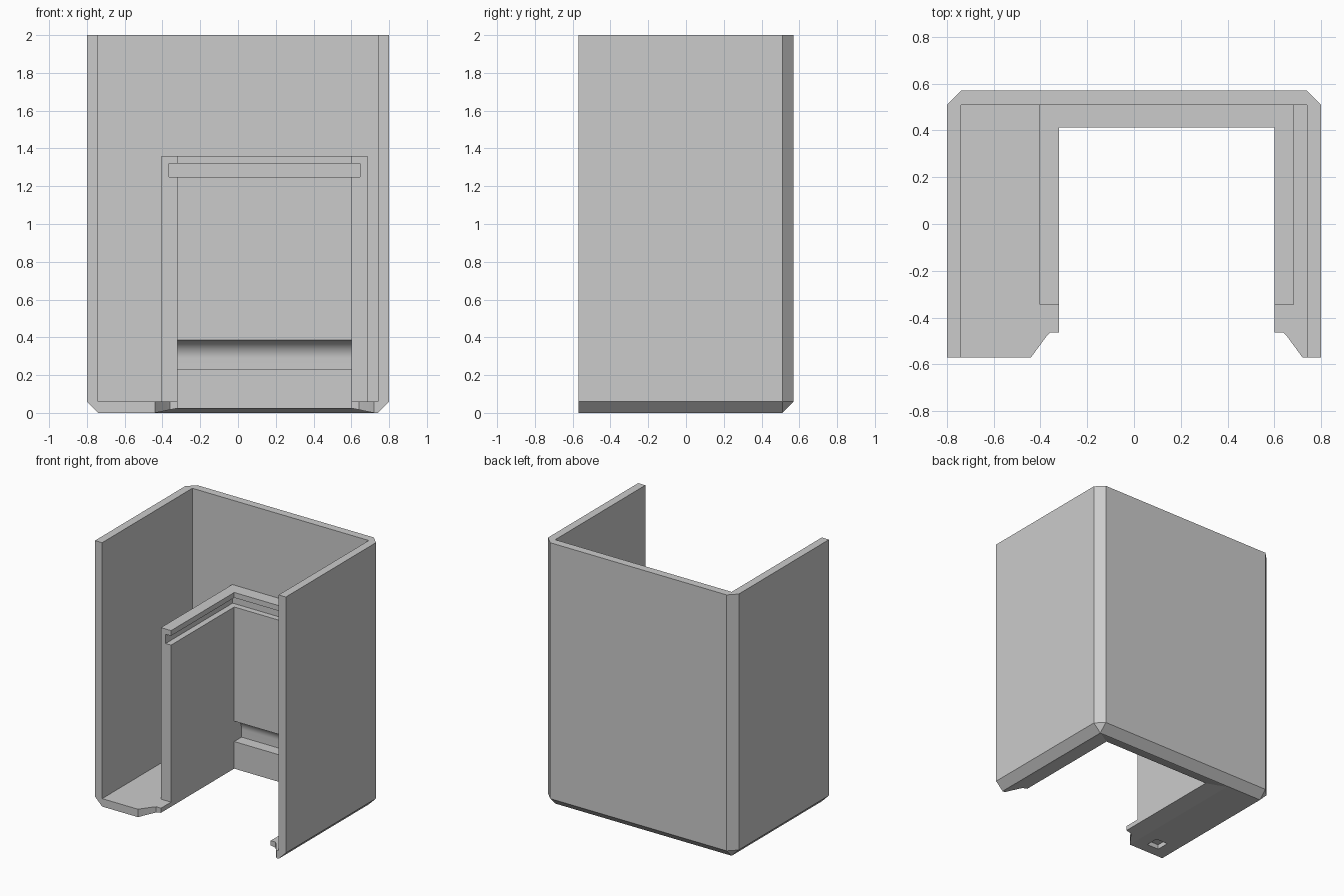
import bpy
import bmesh
from math import cos, sin, pi

if "Cube" in bpy.data.objects:
    bpy.data.objects.remove(bpy.data.objects["Cube"], do_unlink=True)

grey = bpy.data.materials.new("light_grey")
grey.use_nodes = True
grey.diffuse_color = (0.6, 0.6, 0.6, 1)
grey.node_tree.nodes["Principled BSDF"].inputs["Base Color"].default_value = (0.6, 0.6, 0.6, 1)


def finish(name, bm):
    bmesh.ops.recalc_face_normals(bm, faces=bm.faces)
    mesh = bpy.data.meshes.new(name)
    bm.to_mesh(mesh)
    bm.free()
    mesh.materials.append(grey)
    obj = bpy.data.objects.new(name, mesh)
    bpy.context.scene.collection.objects.link(obj)
    return obj


def loft(name, ring_a, ring_b):
    """Solid between two matching rings of points."""
    bm = bmesh.new()
    a = [bm.verts.new(p) for p in ring_a]
    b = [bm.verts.new(p) for p in ring_b]
    bm.faces.new(a)
    bm.faces.new(b)
    n = len(a)
    for i in range(n):
        j = (i + 1) % n
        bm.faces.new((a[i], a[j], b[j], b[i]))
    return finish(name, bm)


def rect(x0, x1, y0, y1, z):
    return [(x0, y0, z), (x1, y0, z), (x1, y1, z), (x0, y1, z)]


def box(name, x, y, z):
    return loft(name, rect(*x, *y, z[0]), rect(*x, *y, z[1]))


def combine(target, other, operation):
    mod = target.modifiers.new(other.name, 'BOOLEAN')
    mod.operation = operation
    mod.solver = 'EXACT'
    mod.object = other
    bpy.context.view_layer.objects.active = target
    bpy.ops.object.modifier_apply(modifier=mod.name)
    bpy.data.objects.remove(other, do_unlink=True)


# Outer block, chamfered along the back corners and the bottom edges
W, D, H, T = 0.8, 0.57, 2.0, 0.06
housing = box("housing", (-W, W), (-D, D), (0, H))
bm = bmesh.new()
bm.from_mesh(housing.data)
edges = []
for e in bm.edges:
    mid = (e.verts[0].co + e.verts[1].co) / 2
    back_corner = abs(mid.x) > 0.7 and mid.y > 0.5
    bottom = mid.z < 0.01 and mid.y > -0.5
    if back_corner or bottom:
        edges.append(e)
bmesh.ops.bevel(bm, geom=edges, offset=T, segments=1, affect='EDGES')
bmesh.ops.recalc_face_normals(bm, faces=bm.faces)
bm.to_mesh(housing.data)
bm.free()

# Hollow the shell, open at the top and front
combine(housing, box("cavity", (-W + T, W - T), (-1, D - T), (T, 3)), 'DIFFERENCE')

# Inner lining around the bay
L, R = -0.32, 0.6
combine(housing, box("lining", (-0.405, 0.685), (-0.345, 0.54), (0.045, 1.36)), 'UNION')
combine(housing, box("bay", (L, R), (-1, 0.412), (-1, 1.5)), 'DIFFERENCE')

# Groove near the top of the lining
combine(housing, box("groove", (-0.365, 0.645), (-1, 0.457), (1.25, 1.32)), 'DIFFERENCE')

# Rounded scoop in the back of the bay
r = 0.095
arc = [(0.405 + r * cos(i * pi / 32), 0.29 + r * sin(i * pi / 32)) for i in range(17)]
scoop = [(0.35, 0.23), (0.405 + r, 0.23)] + arc + [(0.35, 0.29 + r)]
combine(housing, loft("scoop", [(L, y, z) for y, z in scoop], [(R, y, z) for y, z in scoop]),
        'DIFFERENCE')

# Flared mouth at the front of the floor
half = [(-0.32, -0.465), (-0.36, -0.465), (-0.378, -0.485), (-0.44, -0.57), (-0.47, -0.61)]
mouth = half + [(L + R - x, y) for x, y in reversed(half)]
combine(housing, loft("mouth", [(x, y, -1) for x, y in mouth], [(x, y, 0.3) for x, y in mouth]),
        'DIFFERENCE')

# Shallow slope under the floor around the bay
combine(housing, loft("underside_slope", rect(-0.56, 0.84, -1, 0.59, -0.025),
                      rect(-0.2, 0.48, -1, 0.32, 0.05)), 'DIFFERENCE')

# Small square pocket under the wide side of the floor
combine(housing, box("pocket", (-0.635, -0.535), (-0.49, -0.39), (-0.1, 0.035)), 'DIFFERENCE')

# Smooth the scoop while keeping all other edges sharp
bpy.ops.object.select_all(action='DESELECT')
housing.select_set(True)
bpy.context.view_layer.objects.active = housing
bpy.ops.object.shade_smooth_by_angle(angle=0.2)
